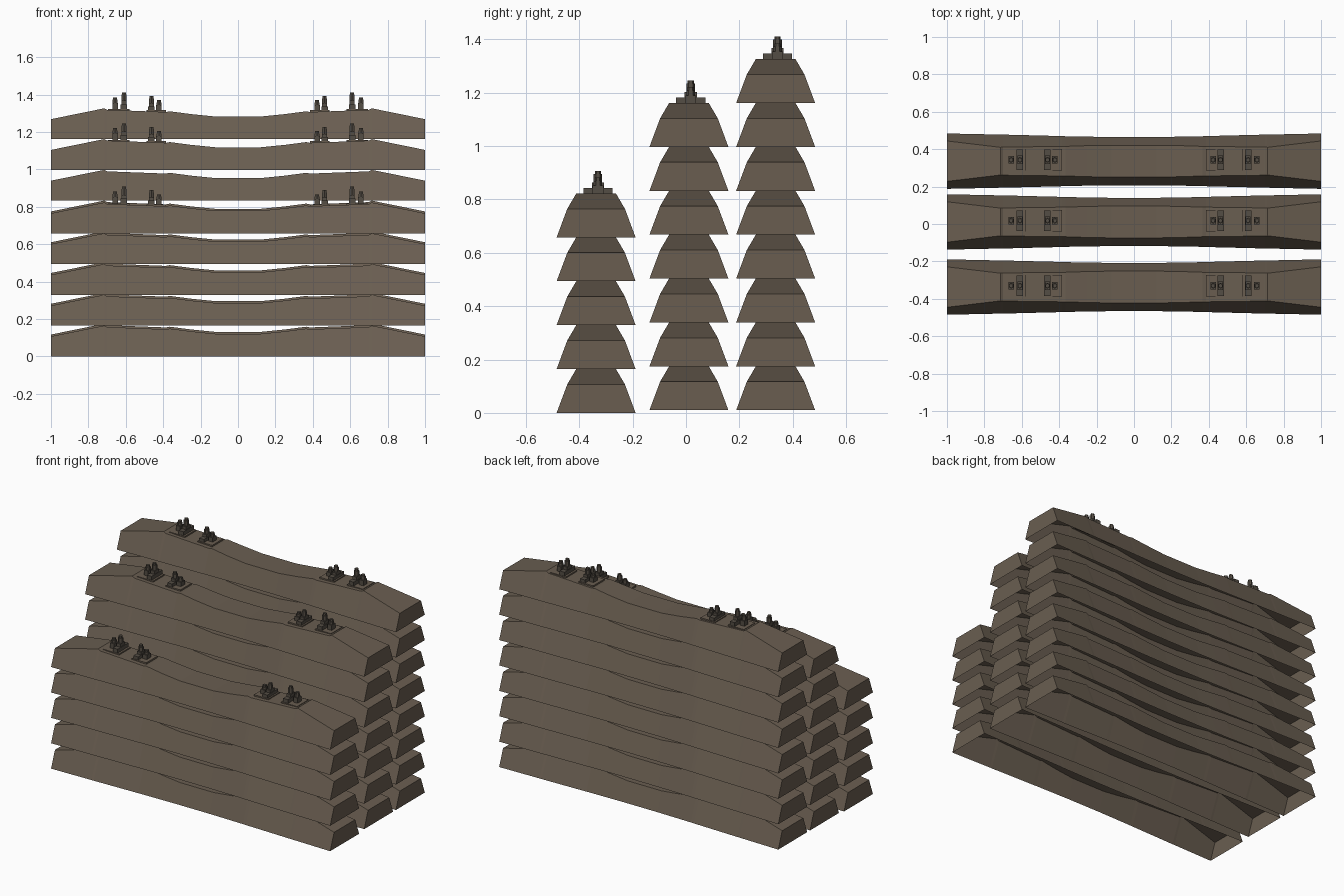
import bpy, bmesh, math
from mathutils import Matrix

if "Cube" in bpy.data.objects:
    bpy.data.objects.remove(bpy.data.objects["Cube"])


def material(name, col):
    m = bpy.data.materials.new(name)
    m.diffuse_color = (*col, 1)
    m.use_nodes = True
    m.node_tree.nodes["Principled BSDF"].inputs["Base Color"].default_value = m.diffuse_color
    return m


CONCRETE = material("brown concrete", (0.142, 0.111, 0.081))
STEEL = material("dark steel", (0.088, 0.074, 0.058))

# Half sleeper sections: x, base half width, top height, top half width
HALF = [(0.12, 0.129, 0.121, 0.085), (0.25, 0.131, 0.134, 0.083),
        (0.365, 0.133, 0.149, 0.079), (0.385, 0.134, 0.145, 0.079),
        (0.70, 0.142, 0.157, 0.075), (0.715, 0.142, 0.165, 0.074),
        (1.0, 0.148, 0.107, 0.108)]


def sleeper_mesh():
    # hollow shell: top, sides and ends, open underneath
    bm = bmesh.new()
    sections = [(-x, b, z, t) for x, b, z, t in reversed(HALF)] + HALF
    rings = [[bm.verts.new(p) for p in
              ((x, -b, 0), (x, b, 0), (x, t, z), (x, -t, z))]
             for x, b, z, t in sections]
    bottom = []
    for a, c in zip(rings, rings[1:]):
        for i in range(4):
            j = (i + 1) % 4
            f = bm.faces.new((a[i], a[j], c[j], c[i]))
            if i == 0:
                bottom.append(f)
    bm.faces.new(rings[0])
    bm.faces.new(rings[-1])
    bmesh.ops.recalc_face_normals(bm, faces=bm.faces)
    bmesh.ops.delete(bm, geom=bottom, context='FACES')
    me = bpy.data.meshes.new("sleeper")
    bm.to_mesh(me)
    bm.free()
    me.materials.append(CONCRETE)
    return me


def box(bm, x0, x1, hy, z0, z1):
    m = (Matrix.Translation(((x0 + x1) / 2, 0, (z0 + z1) / 2))
         @ Matrix.Diagonal((x1 - x0, 2 * hy, z1 - z0, 1)))
    bmesh.ops.create_cube(bm, size=1, matrix=m)


def bolt(bm, x, r, z0, z1):
    # hexagonal stem with a narrower tip
    for rad, a, b in ((r, z0, z1 - 0.012), (r * 0.75, z1 - 0.012, z1)):
        bmesh.ops.create_cone(bm, cap_ends=True, segments=6, radius1=rad,
                              radius2=rad, depth=b - a,
                              matrix=Matrix.Translation((x, 0, (a + b) / 2)))


def seat_z(x):
    return 0.145 + (x - 0.385) / 0.315 * 0.012


# tall bolt x, short bolt x, height scale, plate range
FIXINGS = ((0.61, 0.657, 1.0, 0.58, 0.695), (0.463, 0.423, 0.86, 0.385, 0.49))


def fill_plates(bm):
    for tall, short, s, p0, p1 in FIXINGS:
        z = seat_z(tall)
        box(bm, p0, p1, 0.058, z - 0.01, z + 0.007)


def fill_fasteners(bm):
    for tall, short, s, p0, p1 in FIXINGS:
        z = seat_z(tall)
        base = z - 0.01
        box(bm, tall - 0.017, tall + 0.017, 0.055, base, z + 0.032 * s)  # clip
        box(bm, tall - 0.014, tall + 0.014, 0.023, base, z + 0.052 * s)
        bolt(bm, tall, 0.016, base, z + 0.096 * s)
        box(bm, short - 0.015, short + 0.015, 0.02, base, z + 0.04 * s)
        bolt(bm, short, 0.016, base, z + 0.07 * s)


def mirrored_mesh(name, fill, mat):
    # build one rail seat and mirror it onto the other
    bm = bmesh.new()
    fill(bm)
    dup = bmesh.ops.duplicate(bm, geom=bm.verts[:] + bm.edges[:] + bm.faces[:])
    for v in dup["geom"]:
        if isinstance(v, bmesh.types.BMVert):
            v.co.x *= -1
    bmesh.ops.recalc_face_normals(bm, faces=bm.faces)
    me = bpy.data.meshes.new(name)
    bm.to_mesh(me)
    bm.free()
    me.materials.append(mat)
    return me


def place(name, me, y, z):
    ob = bpy.data.objects.new(name, me)
    ob.location = (0, y, z)
    bpy.context.collection.objects.link(ob)


# Three stacks: y position, first base height, layer count
sleeper = sleeper_mesh()
plates = mirrored_mesh("base_plates", fill_plates, CONCRETE)
fasteners = mirrored_mesh("rail_fasteners", fill_fasteners, STEEL)
for name, y, z0, count in (("front", -0.337, 0.0, 5),
                           ("middle", 0.011, 0.010, 7),
                           ("back", 0.336, 0.010, 8)):
    for i in range(count):
        place(f"{name}_sleeper_{i + 1}", sleeper, y, z0 + i * 0.1645)
    top = z0 + (count - 1) * 0.1645
    place(f"{name}_base_plates", plates, y + 0.007, top)
    place(f"{name}_rail_fasteners", fasteners, y + 0.007, top)
